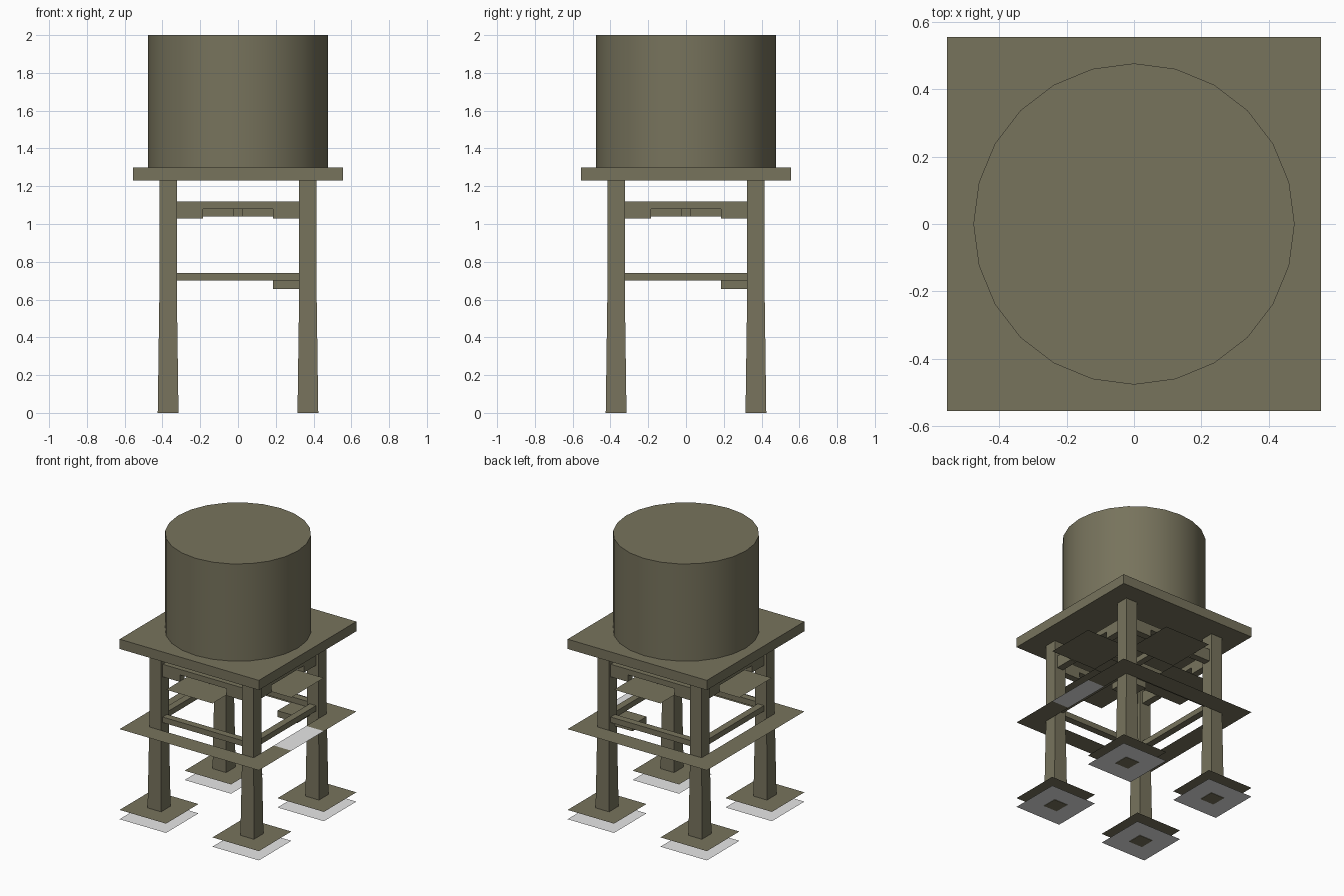
import bpy, bmesh, math

if "Cube" in bpy.data.objects:
    bpy.data.objects.remove(bpy.data.objects["Cube"])


def mat(name, col):
    m = bpy.data.materials.new(name)
    m.diffuse_color = (*col, 1)
    m.use_nodes = True
    m.node_tree.nodes["Principled BSDF"].inputs["Base Color"].default_value = m.diffuse_color
    return m


OLIVE = mat("weathered_olive", (0.185, 0.172, 0.108))
WHITE = mat("plain_white", (0.8, 0.8, 0.8))


def mesh_object(name, bm, m):
    me = bpy.data.meshes.new(name)
    bm.to_mesh(me)
    bm.free()
    ob = bpy.data.objects.new(name, me)
    bpy.context.collection.objects.link(ob)
    me.materials.append(m)
    return ob


def box(name, x0, x1, y0, y1, z0, z1, m=OLIVE):
    bm = bmesh.new()
    bmesh.ops.create_cube(bm, size=1)
    for v in bm.verts:
        v.co = (x1 if v.co.x > 0 else x0, y1 if v.co.y > 0 else y0,
                z1 if v.co.z > 0 else z0)
    return mesh_object(name, bm, m)


def plate(name, x0, x1, y0, y1, z, m=OLIVE):
    bm = bmesh.new()
    bm.faces.new([bm.verts.new((x, y, z)) for x, y in
                  ((x0, y0), (x1, y0), (x1, y1), (x0, y1))])
    return mesh_object(name, bm, m)


# tank
bm = bmesh.new()
bmesh.ops.create_cone(bm, cap_ends=True, segments=24, radius1=0.477,
                      radius2=0.477, depth=0.7)
for v in bm.verts:
    v.co.z += 1.65
for f in bm.faces:
    f.smooth = len(f.verts) == 4
for e in bm.edges:
    e.smooth = all(len(f.verts) == 4 for f in e.link_faces)
mesh_object("tank", bm, OLIVE)

# platform
E, C = 0.555, 0.185
box("platform", -E, E, -E, E, 1.23, 1.3)

# legs with flared lower halves, and footing plates
for sx in (-1, 1):
    for sy in (-1, 1):
        bm = bmesh.new()
        rings = []
        for z, h in ((0, 0.055), (0.65, 0.046), (1.23, 0.046)):
            rings.append([bm.verts.new((sx * 0.37 + a * h, sy * 0.37 + b * h, z))
                          for a, b in ((-1, -1), (1, -1), (1, 1), (-1, 1))])
        for lo, hi in zip(rings, rings[1:]):
            for i in range(4):
                j = (i + 1) % 4
                bm.faces.new((lo[i], lo[j], hi[j], hi[i]))
        bm.faces.new(rings[0][::-1])
        bm.faces.new(rings[-1])
        mesh_object("leg", bm, OLIVE)
        xs, ys = sorted((sx * C, sx * E)), sorted((sy * C, sy * E))
        plate("footing_top", *xs, *ys, 0.07)
        plate("footing_base", *xs, *ys, 0.003, WHITE)

# walkway ring, one white panel on the right side
W = 0.415
plate("walkway_front", -E, E, -E, -W, 0.652)
plate("walkway_back", -E, E, W, E, 0.652)
plate("walkway_left", -E, -W, -W, W, 0.652)
plate("walkway_right_a", W, E, -W, -C, 0.652)
plate("walkway_right_b", W, E, C, W, 0.652)
plate("walkway_right_panel", W, E, -C, C, 0.652, WHITE)

# rails between the legs on both levels, upper side plates and brackets
L = 0.325
for s in (-1, 1):
    a, b = sorted((s * 0.345, s * 0.395))
    for z0, z1 in ((0.70, 0.74), (1.08, 1.12)):
        box("rail_x", -L, L, a, b, z0, z1)
        box("rail_y", a, b, -L, L, z0, z1)
    c, d = sorted((s * C, s * E))
    plate("upper_plate_y", -C, C, c, d, 1.035)
    plate("upper_plate_x", c, d, -C, C, 1.035)
    for t in (-1, 1):
        c, d = sorted((t * C, t * L))
        box("bracket_x", c, d, a, b, 1.03, 1.08)
        box("bracket_y", a, b, c, d, 1.03, 1.08)

# inner cross beams
box("cross_beam_x", -L, L, -0.023, 0.023, 1.04, 1.08)
box("cross_beam_y", -0.023, 0.023, -L, L, 1.04, 1.08)

# corner block under the lower rails
box("corner_block", C, L + 0.02, C, L + 0.02, 0.655, 0.70)
